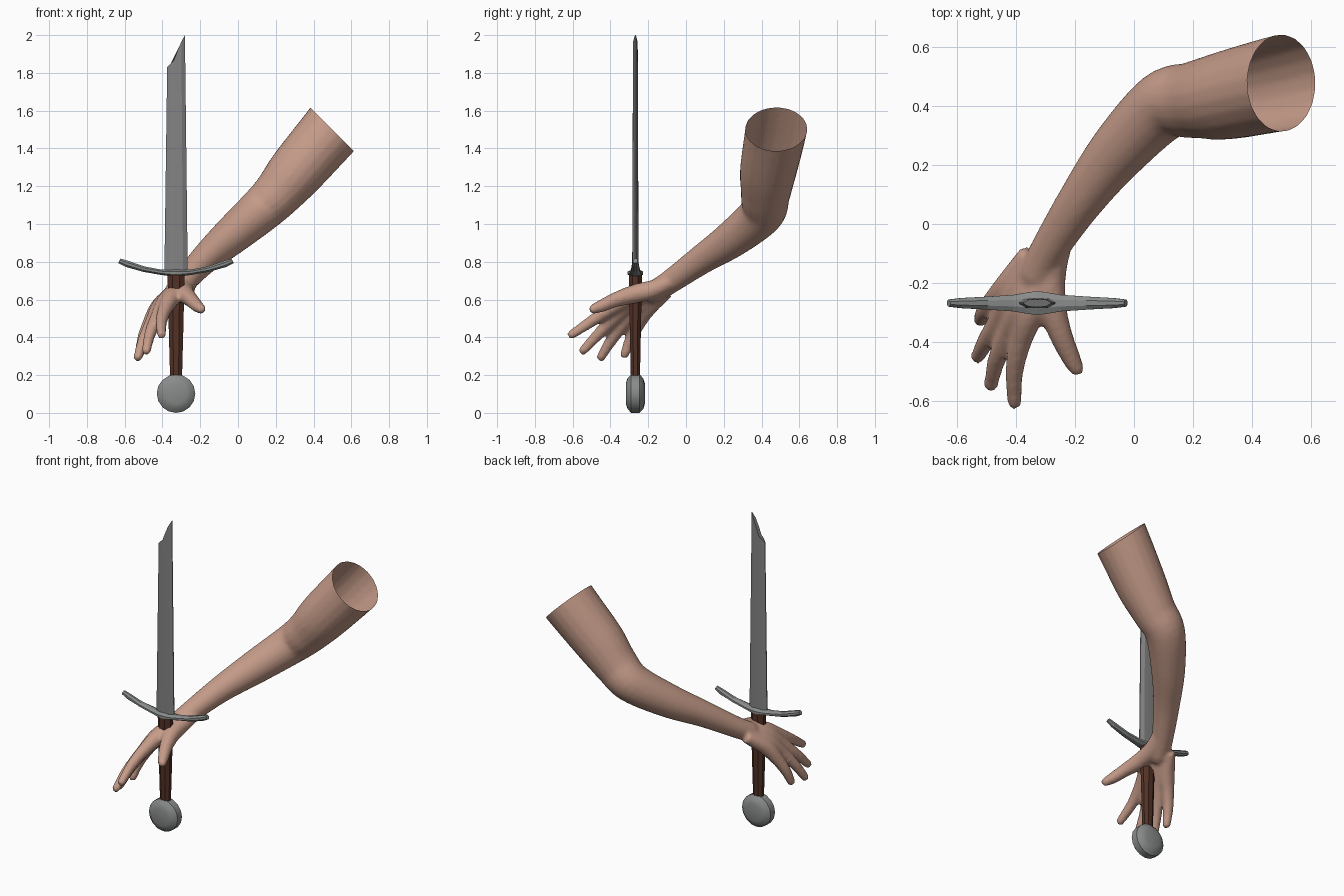
import bpy, bmesh, math
from mathutils import Vector

if "Cube" in bpy.data.objects:
    bpy.data.objects.remove(bpy.data.objects["Cube"])


def material(name, rgb):
    m = bpy.data.materials.new(name)
    m.diffuse_color = (*rgb, 1)
    m.use_nodes = True
    m.node_tree.nodes["Principled BSDF"].inputs["Base Color"].default_value = m.diffuse_color
    return m


SKIN = material("skin", (0.56, 0.33, 0.25))
STEEL = material("blade steel", (0.23, 0.23, 0.23))
IRON = material("dull iron", (0.25, 0.26, 0.26))
LEATHER = material("brown leather", (0.085, 0.032, 0.02))
SX, SY = -0.328, -0.268   # sword axis


def finish(name, bm, mat, angle=None):
    bmesh.ops.recalc_face_normals(bm, faces=bm.faces)
    me = bpy.data.meshes.new(name)
    bm.to_mesh(me)
    bm.free()
    ob = bpy.data.objects.new(name, me)
    bpy.context.collection.objects.link(ob)
    me.materials.append(mat)
    bpy.ops.object.select_all(action='DESELECT')
    ob.select_set(True)
    bpy.context.view_layer.objects.active = ob
    if angle:
        bpy.ops.object.shade_smooth_by_angle(angle=math.radians(angle))
    return ob


def loft(bm, rings):
    """Bridge rings of points and cap both ends."""
    rows = [[bm.verts.new(p) for p in r] for r in rings]
    n = len(rows[0])
    for a, b in zip(rows, rows[1:]):
        for i in range(n):
            bm.faces.new((a[i], a[(i + 1) % n], b[(i + 1) % n], b[i]))
    bm.faces.new(rows[0][::-1])
    bm.faces.new(rows[-1])


def tube(bm, pts, n=20, steps=6):
    """Closed round-ended limb through (x, y, z, radius) points, spline-smoothed."""
    P = [Vector(p) for p in pts]
    P = [P[0] * 2 - P[1]] + P + [P[-1] * 2 - P[-2]]
    path = []
    for a, b, c, d in zip(P, P[1:], P[2:], P[3:]):
        for k in range(steps):
            t = k / steps
            path.append(0.5 * (2 * b + (c - a) * t + (2 * a - 5 * b + 4 * c - d) * t * t
                               + (3 * b - a - 3 * c + d) * t ** 3))
    path.append(P[-2])
    rings = []
    for i, p in enumerate(path):
        q0, q1 = path[max(i - 1, 0)], path[min(i + 1, len(path) - 1)]
        d = (q1.xyz - q0.xyz).normalized()
        u = d.cross(Vector((1, -1, 0.2))).normalized()
        v = d.cross(u)
        rings.append([p.xyz + p[3] * (u * math.cos(s) + v * math.sin(s))
                      for s in (2 * math.pi * j / n for j in range(n))])
    # rounded tip
    end, d = path[-1], (path[-1].xyz - path[-2].xyz).normalized()
    for k in (0.5, 0.85):
        f = math.sqrt(1 - k * k)
        rings.append([end.xyz + d * end[3] * k + (q - end.xyz) * f for q in rings[len(path) - 1]])
    loft(bm, rings)


# Arm: overlapping limbs fused into one skin
bm = bmesh.new()
tube(bm, [(0.60, 0.49, 1.62, 0.172), (0.49, 0.475, 1.49, 0.163), (0.31, 0.435, 1.28, 0.15),
          (0.20, 0.42, 1.15, 0.13), (0.10, 0.40, 1.055, 0.118), (-0.05, 0.25, 0.925, 0.1),
          (-0.18, 0.08, 0.81, 0.078), (-0.29, -0.09, 0.69, 0.063), (-0.33, -0.17, 0.64, 0.06)])
tube(bm, [(0.16, 0.41, 1.08, 0.08), (0.135, 0.445, 1.03, 0.065)])        # elbow point
tube(bm, [(-0.25, -0.07, 0.70, 0.04), (-0.28, -0.17, 0.655, 0.05), (-0.28, -0.27, 0.63, 0.05),
          (-0.25, -0.37, 0.60, 0.04), (-0.215, -0.45, 0.565, 0.033), (-0.195, -0.49, 0.55, 0.026)])  # thumb
fingers = [
    [(-0.29, -0.13, 0.67), (-0.345, -0.28, 0.62), (-0.385, -0.40, 0.55), (-0.405, -0.50, 0.485), (-0.405, -0.605, 0.415)],
    [(-0.32, -0.12, 0.66), (-0.375, -0.27, 0.60), (-0.425, -0.37, 0.51), (-0.465, -0.46, 0.42), (-0.485, -0.545, 0.33)],
    [(-0.34, -0.11, 0.65), (-0.405, -0.24, 0.57), (-0.455, -0.325, 0.48), (-0.50, -0.395, 0.385), (-0.53, -0.45, 0.295)],
    [(-0.355, -0.10, 0.64), (-0.42, -0.205, 0.555), (-0.47, -0.255, 0.47), (-0.505, -0.295, 0.385), (-0.52, -0.325, 0.31)],
]
for f in fingers:
    tube(bm, [(*p, r) for p, r in zip(f, (0.035, 0.048, 0.038, 0.031, 0.024))])
arm = finish("arm", bm, SKIN)
m = arm.modifiers.new("fuse", 'REMESH')
m.mode, m.voxel_size = 'VOXEL', 0.011
m = arm.modifiers.new("soften", 'SMOOTH')
m.factor, m.iterations = 0.5, 5
for name in ("fuse", "soften"):
    bpy.ops.object.modifier_apply(modifier=name)
# Open the upper end
bm = bmesh.new()
bm.from_mesh(arm.data)
bmesh.ops.bisect_plane(bm, geom=bm.verts[:] + bm.edges[:] + bm.faces[:], plane_co=(0.5, 0.475, 1.5),
                       plane_no=(1, 0, 1), clear_outer=True)
bm.to_mesh(arm.data)
bm.free()
bpy.ops.object.shade_smooth()

# Blade: bevelled edges and a jagged broken top
bm = bmesh.new()
outline = [(-1, 0.003, 1.83), (-0.6, 0.016, 1.85), (-0.25, 0.017, 1.865), (0.1, 0.017, 1.91),
           (0.6, 0.016, 1.965), (1, 0.003, 2.0)]
section = [(f, t, z) for f, t, z in outline] + [(f, -t, z) for f, t, z in reversed(outline)]
loft(bm, [[(SX + f * 0.062, SY + t, 0.73) for f, t, z in section],
          [(SX + f * 0.047, SY + t * 0.75, z) for f, t, z in section]])
finish("blade", bm, STEEL)

# Crossguard: upswept bar, widest in the middle
bm = bmesh.new()
rings = []
half = [(0.30, 0.012, 0.012), (0.26, 0.017, 0.016), (0.17, 0.022, 0.014), (0.08, 0.028, 0.014), (0.04, 0.035, 0.016)]
stations = [(-x, w, h) for x, w, h in half] + [(0, 0.041, 0.02)] + half[::-1]
for x, w, h in stations:
    z = 0.74 + 0.065 * (abs(x) / 0.3) ** 2
    lean = -0.5 * x * h / 0.3
    rings.append([(SX + x + lean * b, SY + w * a, z + h * b) for a, b in
                  ((1, -0.4), (1, 0.4), (0.4, 1), (-0.4, 1), (-1, 0.4), (-1, -0.4), (-0.4, -1), (0.4, -1))])
loft(bm, rings)
finish("crossguard", bm, IRON)

# Grip: tapered eight-sided handle
bm = bmesh.new()
loft(bm, [[(SX + rx * math.cos(a), SY + ry * math.sin(a), z)
           for a in (math.pi * (2 * i + 1) / 8 for i in range(8))]
          for z, rx, ry in ((0.18, 0.034, 0.026), (0.45, 0.042, 0.032), (0.735, 0.049, 0.038))])
finish("grip", bm, LEATHER, 30)

# Pommel: thick rounded disc facing front and back
bm = bmesh.new()
loft(bm, [[(SX + r * math.cos(a), SY + y, 0.102 + r * math.sin(a))
           for a in (2 * math.pi * i / 16 for i in range(16))]
          for y, r in ((-0.05, 0.055), (-0.042, 0.08), (-0.022, 0.102), (0.022, 0.102), (0.042, 0.08), (0.05, 0.055))])
finish("pommel", bm, IRON, 35)
